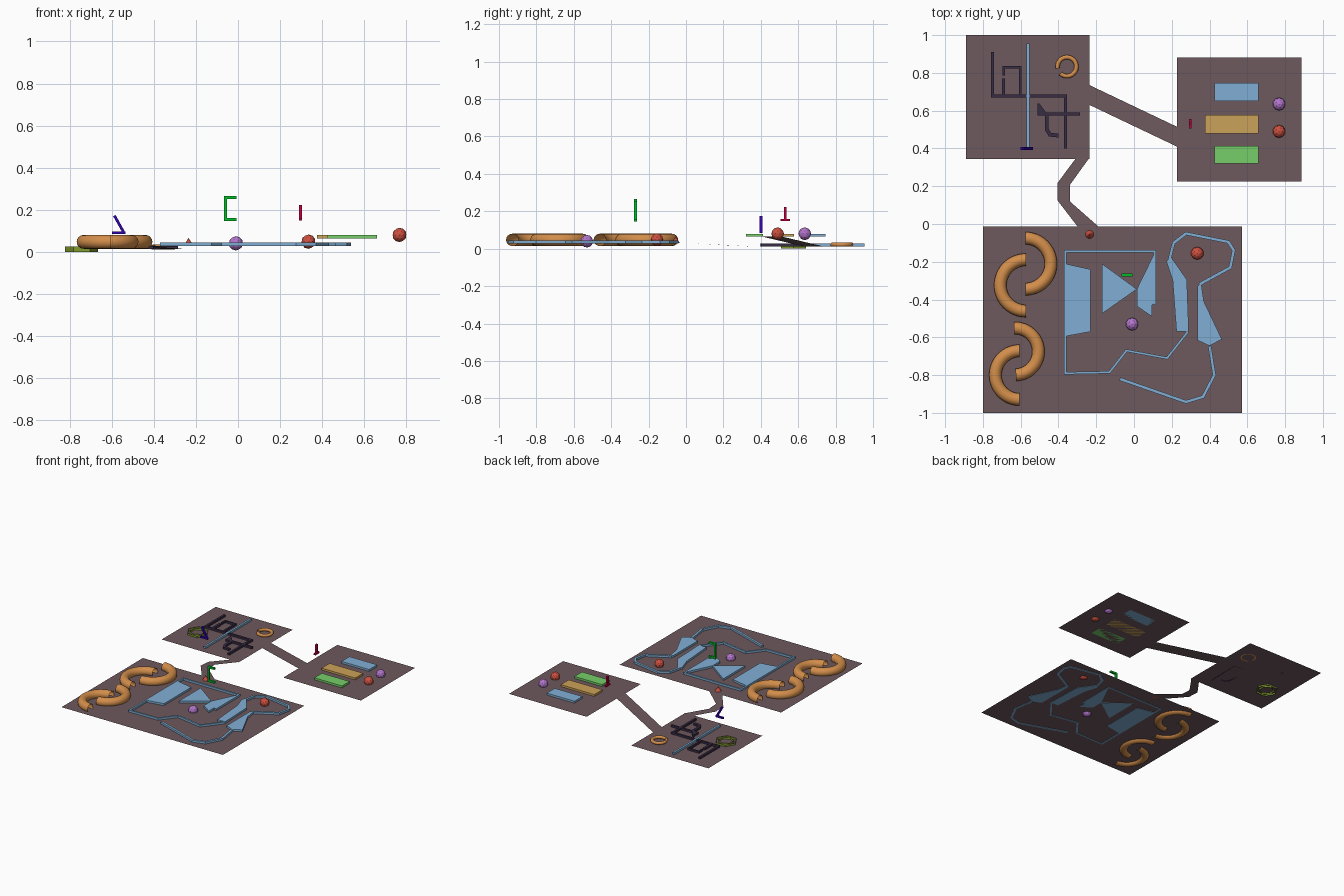
import bpy, bmesh, math
from mathutils import Vector

if "Cube" in bpy.data.objects:
    bpy.data.objects.remove(bpy.data.objects["Cube"])

def mat(name, r, g, b):
    m = bpy.data.materials.new(name)
    m.diffuse_color = (r, g, b, 1)
    m.use_nodes = True
    m.node_tree.nodes["Principled BSDF"].inputs["Base Color"].default_value = m.diffuse_color
    return m

FLOOR = mat("floor", .155, .10, .11)
BLUE = mat("blue", .22, .43, .66)
ORANGE = mat("orange", .65, .27, .07)
TAN = mat("tan", .60, .36, .10)
GREEN = mat("green", .18, .62, .14)
OLIVE = mat("olive", .22, .32, .03)
DARK = mat("dark", .04, .025, .06)
RED = mat("red", .60, .08, .05)
PURPLE = mat("purple", .45, .18, .60)
CRIMSON = mat("crimson", .55, 0, .05)
NAVY = mat("navy", .03, 0, .42)
BRIGHT = mat("bright_green", 0, .50, .02)

ZA, ZB, ZC = .030, .012, .064      # floor heights

def finish(name, bm, m, smooth=False):
    me = bpy.data.meshes.new(name)
    bm.to_mesh(me)
    bm.free()
    me.materials.append(m)
    ob = bpy.data.objects.new(name, me)
    bpy.context.collection.objects.link(ob)
    if smooth:
        for p in me.polygons:
            p.use_smooth = True
    return ob

def slab(name, pts, z0, z1, m):
    bm = bmesh.new()
    f = bm.faces.new([bm.verts.new((x, y, z0)) for x, y in pts])
    r = bmesh.ops.extrude_face_region(bm, geom=[f], use_keep_orig=True)
    for v in r["geom"]:
        if isinstance(v, bmesh.types.BMVert):
            v.co.z = z1
    bmesh.ops.recalc_face_normals(bm, faces=bm.faces)
    return finish(name, bm, m)

def box(name, x0, x1, y0, y1, z0, z1, m):
    return slab(name, [(x0, y0), (x1, y0), (x1, y1), (x0, y1)], z0, z1, m)

def ribbon(name, pts, w, z0, z1, m):
    # mitred strip following a path
    P = [Vector(p) for p in pts]
    left, right = [], []
    for i, p in enumerate(P):
        a = (p - P[i - 1]).normalized() if i else (P[1] - p).normalized()
        b = (P[i + 1] - p).normalized() if i < len(P) - 1 else a
        na, nb = Vector((-a.y, a.x)), Vector((-b.y, b.x))
        n = (na + nb).normalized()
        n *= w / 2 / max(n.dot(na), .4)
        left.append(p + n)
        right.append(p - n)
    return slab(name, [tuple(p) for p in left + right[::-1]], z0, z1, m)

def sheet(name, left, right, m=FLOOR):
    # strip of quads between two edges
    bm = bmesh.new()
    L = [bm.verts.new(p) for p in left]
    R = [bm.verts.new(p) for p in right]
    for i in range(len(L) - 1):
        bm.faces.new((L[i], R[i], R[i + 1], L[i + 1]))
    bmesh.ops.recalc_face_normals(bm, faces=bm.faces)
    for f in bm.faces:
        if f.normal.z < 0:
            f.normal_flip()
    return finish(name, bm, m)

def arc_tube(name, x, y, z, R, r, a0, a1, n=32, k=16):
    # partial torus with open ends
    bm = bmesh.new()
    rows = []
    for i in range(n + 1):
        a = math.radians(a0 + (a1 - a0) * i / n)
        rows.append([])
        for j in range(k):
            t = 2 * math.pi * j / k
            d = R + r * math.cos(t)
            rows[-1].append(bm.verts.new((x + d * math.cos(a), y + d * math.sin(a), z + r * math.sin(t))))
    for p, q in zip(rows, rows[1:]):
        for j in range(k):
            bm.faces.new((p[j], q[j], q[(j + 1) % k], p[(j + 1) % k]))
    bmesh.ops.recalc_face_normals(bm, faces=bm.faces)
    return finish(name, bm, ORANGE, True)

def ball(name, x, y, z, m):
    bm = bmesh.new()
    bmesh.ops.create_icosphere(bm, subdivisions=2, radius=.034)
    bmesh.ops.translate(bm, verts=bm.verts, vec=(x, y, z))
    return finish(name, bm, m)

# floors
for name, x0, x1, y0, y1, z in (("large_floor", -.80, .572, -1, -.012, ZA),
                                ("low_floor", -.89, -.235, .345, 1, ZB),
                                ("high_floor", .227, .887, .225, .882, ZC)):
    sheet(name, [(x0, y0, z), (x0, y1, z)], [(x1, y0, z), (x1, y1, z)])

# linking ramps
sheet("bent_ramp",
      [(-.30, -.012, ZA), (-.405, .125, .024), (-.405, .217, .019), (-.31, .345, ZB)],
      [(-.19, -.012, ZA), (-.34, .12, .024), (-.34, .206, .019), (-.235, .352, ZB)])
sheet("straight_ramp", [(.227, .515, ZC), (-.235, .735, ZB)], [(.227, .41, ZC), (-.235, .63, ZB)])

# large floor: half rings
for i, (x, y, R, a) in enumerate(((-.575, -.21, .135, -90), (-.572, -.325, .136, 90),
                                  (-.63, -.675, .124, -88), (-.605, -.80, .129, 90))):
    arc_tube(f"half_ring_{i + 1}", x, y, .047, R, .033, a, a + 180)

# large floor: blue walls
B0, B1 = .028, .045
ribbon("frame_wall", [(.11, -.43), (.11, -.145), (-.365, -.145), (-.365, -.79), (-.13, -.785),
                      (-.04, -.67), (.175, -.71), (.285, -.57)], .013, B0, B1, BLUE)
ribbon("loop_wall", [(.185, -.20), (.21, -.10), (.275, -.05), (.50, -.095), (.528, -.14),
                     (.51, -.23), (.345, -.32)], .017, B0, B1, BLUE)
ribbon("tail_wall", [(.40, -.645), (.425, -.80), (.365, -.915), (.275, -.942), (-.075, -.82)],
       .017, B0, B1, BLUE)
slab("left_block", [(-.365, -.21), (-.23, -.24), (-.23, -.57), (-.365, -.595)], B0, B1, BLUE)
slab("triangle_block", [(-.17, -.21), (.015, -.345), (-.17, -.475)], B0, B1, BLUE)
slab("notched_block", [(.015, -.345), (.11, -.15), (.11, -.415), (.095, -.43), (.095, -.49),
                       (.015, -.435)], B0, B1, BLUE)
slab("left_bank", [(.17, -.195), (.20, -.18), (.28, -.295), (.29, -.57), (.225, -.57), (.205, -.30)],
     B0, B1, BLUE)
slab("right_bank", [(.335, -.33), (.355, -.31), (.37, -.41), (.465, -.61), (.40, -.645), (.335, -.615)],
     B0, B1, BLUE)
ball("red_ball_large_floor", .335, -.155, .048, RED)
ball("purple_ball_large_floor", -.01, -.53, .040, PURPLE)

# small cone at the exit
bm = bmesh.new()
bmesh.ops.create_cone(bm, cap_ends=True, segments=16, radius1=.022, radius2=0, depth=.036)
bmesh.ops.translate(bm, verts=bm.verts, vec=(-.235, -.055, .048))
finish("cone", bm, RED)

# low floor: dark maze walls, bar, ring
D1 = .027
ribbon("maze_main", [(-.75, .91), (-.75, .677), (-.362, .677), (-.362, .40)], .016, ZB, D1, DARK)
ribbon("maze_hook", [(-.69, .785), (-.69, .83), (-.602, .83), (-.602, .68)], .012, ZB, D1, DARK)
box("maze_stub", -.70, -.682, .68, .77, ZB, D1, DARK)
box("maze_cross", -.51, -.285, .575, .591, ZB, D1, DARK)
slab("maze_wedge", [(-.51, .59), (-.465, .59), (-.50, .637), (-.51, .637)], ZB, D1, DARK)
ribbon("maze_foot", [(-.462, .58), (-.462, .50), (-.445, .473), (-.40, .468)], .02, ZB, D1, DARK)
box("blue_bar", -.568, -.553, .395, .955, ZB, .028, BLUE)
arc_tube("small_ring", -.355, .833, .022, .050, .0115, 225, 550, 32, 12)

# open zero-thickness fences on the low floor
bm = bmesh.new()
for R, off in ((.078, 0), (.055, 30)):
    rows = [[bm.verts.new((-.744 + R * math.cos(math.radians(60 * i + off)),
                           .575 + R * math.sin(math.radians(60 * i + off)), z)) for i in range(6)]
            for z in (0, .026)]
    for i in range(6):
        j = (i + 1) % 6
        bm.faces.new((rows[0][i], rows[0][j], rows[1][j], rows[1][i]))
finish("thin_fence", bm, OLIVE)

# high floor: blocks and balls
C1 = .079
box("blue_block", .425, .66, .65, .747, ZC, C1, BLUE)
box("tan_block", .375, .66, .48, .577, ZC, C1, TAN)
box("green_block", .425, .66, .32, .412, ZC, C1, GREEN)
ball("purple_ball_high_floor", .768, .635, .080, PURPLE)
ball("red_ball_high_floor", .768, .49, .080, RED)

# floating markers, reduced to plain bars
box("red_marker_base", .29, .305, .505, .555, .148, .16, CRIMSON)
box("red_marker_post", .29, .305, .523, .538, .16, .222, CRIMSON)
box("blue_marker_base", -.60, -.535, .393, .408, .085, .097, NAVY)
slash = ribbon("blue_marker_slash", [(-.542, .09), (-.588, .172)], .013, 0, .015, NAVY)
slash.rotation_euler.x = math.pi / 2
slash.location.y = .408
bracket = ribbon("green_marker_bracket", [(-.008, .258), (-.06, .258), (-.06, .153), (-.008, .153)],
                 .014, 0, .015, BRIGHT)
bracket.rotation_euler.x = math.pi / 2
bracket.location.y = -.262
